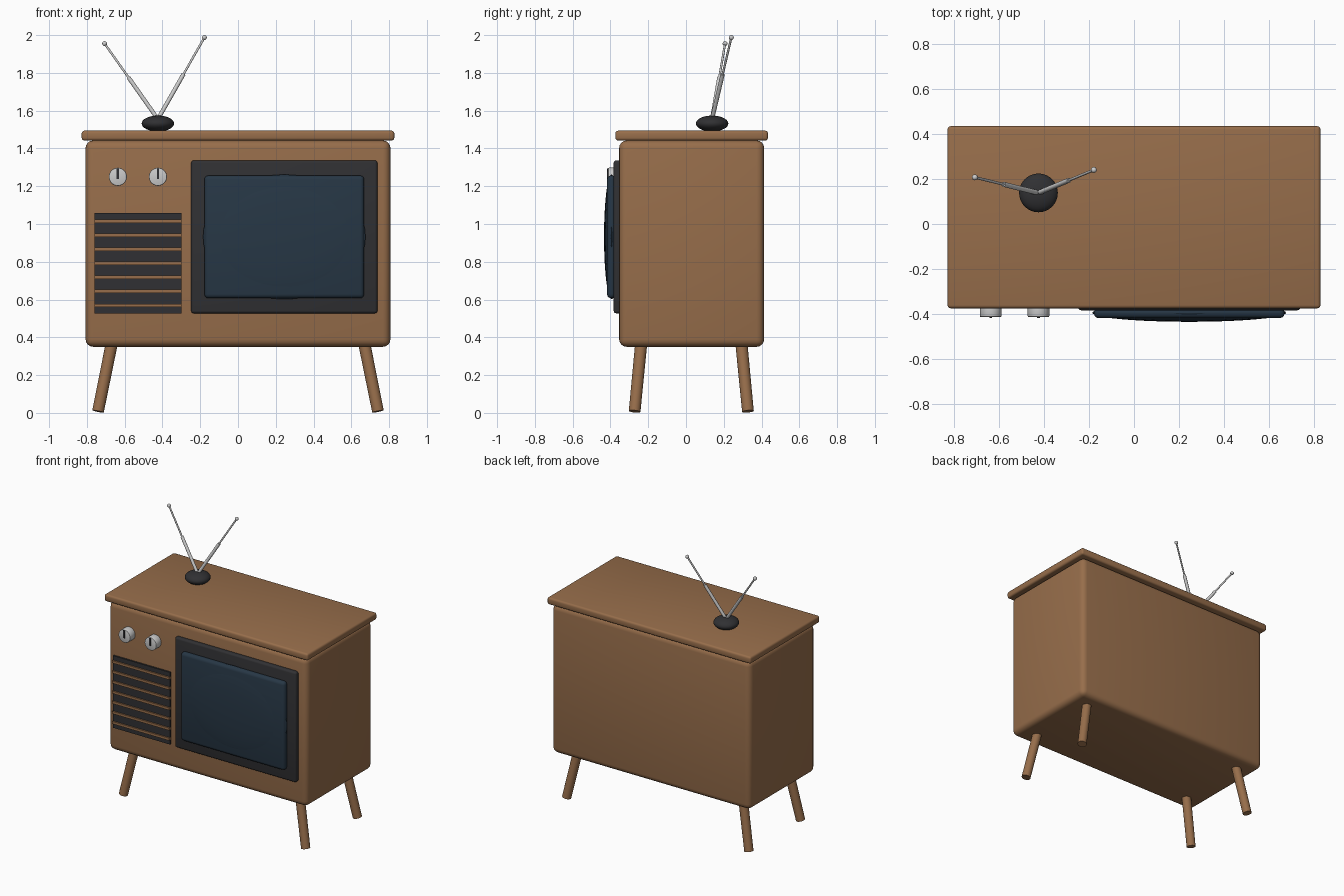
import bpy, math
from mathutils import Vector

if "Cube" in bpy.data.objects:
    bpy.data.objects.remove(bpy.data.objects["Cube"])


def material(name, rgb):
    m = bpy.data.materials.new(name)
    m.diffuse_color = (*rgb, 1)
    m.use_nodes = True
    m.node_tree.nodes["Principled BSDF"].inputs["Base Color"].default_value = m.diffuse_color
    return m


WOOD = material("wood", (0.31, 0.155, 0.07))
DARK = material("dark_plastic", (0.03, 0.03, 0.033))
GLASS = material("screen_glass", (0.02, 0.038, 0.06))
METAL = material("metal", (0.55, 0.55, 0.56))


def finish(name, mat, bevel=0, segments=3):
    o = bpy.context.object
    o.name = name
    o.data.materials.append(mat)
    bpy.ops.object.transform_apply(location=False, rotation=False, scale=True)
    if bevel:
        b = o.modifiers.new("bevel", 'BEVEL')
        b.width, b.segments = bevel, segments
        bpy.ops.object.modifier_apply(modifier="bevel")
    bpy.ops.object.shade_smooth_by_angle(angle=math.radians(35))
    return o


def box(name, mat, x, y, z, bevel=0, segments=3):
    """Box from (min, max) ranges."""
    r = (x, y, z)
    bpy.ops.mesh.primitive_cube_add(size=1, location=[(a + b) / 2 for a, b in r])
    bpy.context.object.scale = [b - a for a, b in r]
    return finish(name, mat, bevel, segments)


def rod(name, mat, a, b, r1, r2, sides=24, bevel=0):
    """Round rod from point a to point b."""
    a, b = Vector(a), Vector(b)
    bpy.ops.mesh.primitive_cone_add(vertices=sides, radius1=r1, radius2=r2, depth=(b - a).length,
                                    location=(a + b) / 2,
                                    rotation=(b - a).to_track_quat('Z', 'Y').to_euler())
    return finish(name, mat, bevel, 2)


def ellipsoid(name, mat, loc, radii, seg=32, rings=16):
    bpy.ops.mesh.primitive_uv_sphere_add(segments=seg, ring_count=rings, radius=1, location=loc)
    bpy.context.object.scale = radii
    return finish(name, mat)


# Cabinet and overhanging top
box("cabinet", WOOD, (-0.807, 0.807), (-0.354, 0.414), (0.35, 1.442), 0.04, 4)
box("cabinet_top", WOOD, (-0.8275, 0.8275), (-0.374, 0.434), (1.442, 1.494), 0.014)

# Screen surround, picture tube and its bulging face
box("screen_bezel", DARK, (-0.248, 0.738), (-0.383, -0.34), (0.527, 1.337), 0.014)
box("screen", GLASS, (-0.178, 0.668), (-0.418, -0.37), (0.607, 1.257), 0.022)
ellipsoid("screen_bulge", GLASS, (0.245, -0.394, 0.932), (0.43, 0.04, 0.33), 48, 24)

# Speaker grille
box("speaker_panel", DARK, (-0.76, -0.298), (-0.366, -0.34), (0.527, 1.057))
for i in range(7):
    z = 0.792 + (i - 3) * 0.0745
    box(f"speaker_slat_{i + 1}", WOOD, (-0.76, -0.298), (-0.376, -0.35), (z - 0.009, z + 0.009))

# Control knobs with pointers
for i, x in enumerate((-0.636, -0.424)):
    rod(f"knob_{i + 1}", METAL, (x, -0.345, 1.25), (x, -0.413, 1.25), 0.048, 0.048, 32, 0.005)
    box(f"knob_pointer_{i + 1}", DARK, (x - 0.006, x + 0.006), (-0.418, -0.40), (1.238, 1.295))

# Splayed legs
for sx, side in ((-1, "left"), (1, "right")):
    for sy, end in ((-1, "front"), (1, "back")):
        rod(f"{end}_{side}_leg", WOOD,
            (sx * 0.741, 0.028 + sy * 0.3, 0.008), (sx * 0.668, 0.028 + sy * 0.265, 0.37),
            0.031, 0.032, 24)

# Aerial: base and two telescopic rods with ball tips
ellipsoid("aerial_base", DARK, (-0.424, 0.138, 1.532), (0.086, 0.086, 0.042))
root = Vector((-0.424, 0.138, 1.555))
for side, tip in (("left", (-0.706, 0.207, 1.955)), ("right", (-0.178, 0.24, 1.987))):
    tip = Vector(tip)
    mid = root.lerp(tip, 0.55)
    rod(f"aerial_{side}_lower", METAL, root, mid, 0.011, 0.011, 16)
    rod(f"aerial_{side}_upper", METAL, root.lerp(tip, 0.53), tip, 0.006, 0.006, 12)
    ellipsoid(f"aerial_{side}_tip", METAL, tip, (0.013,) * 3, 16, 10)
